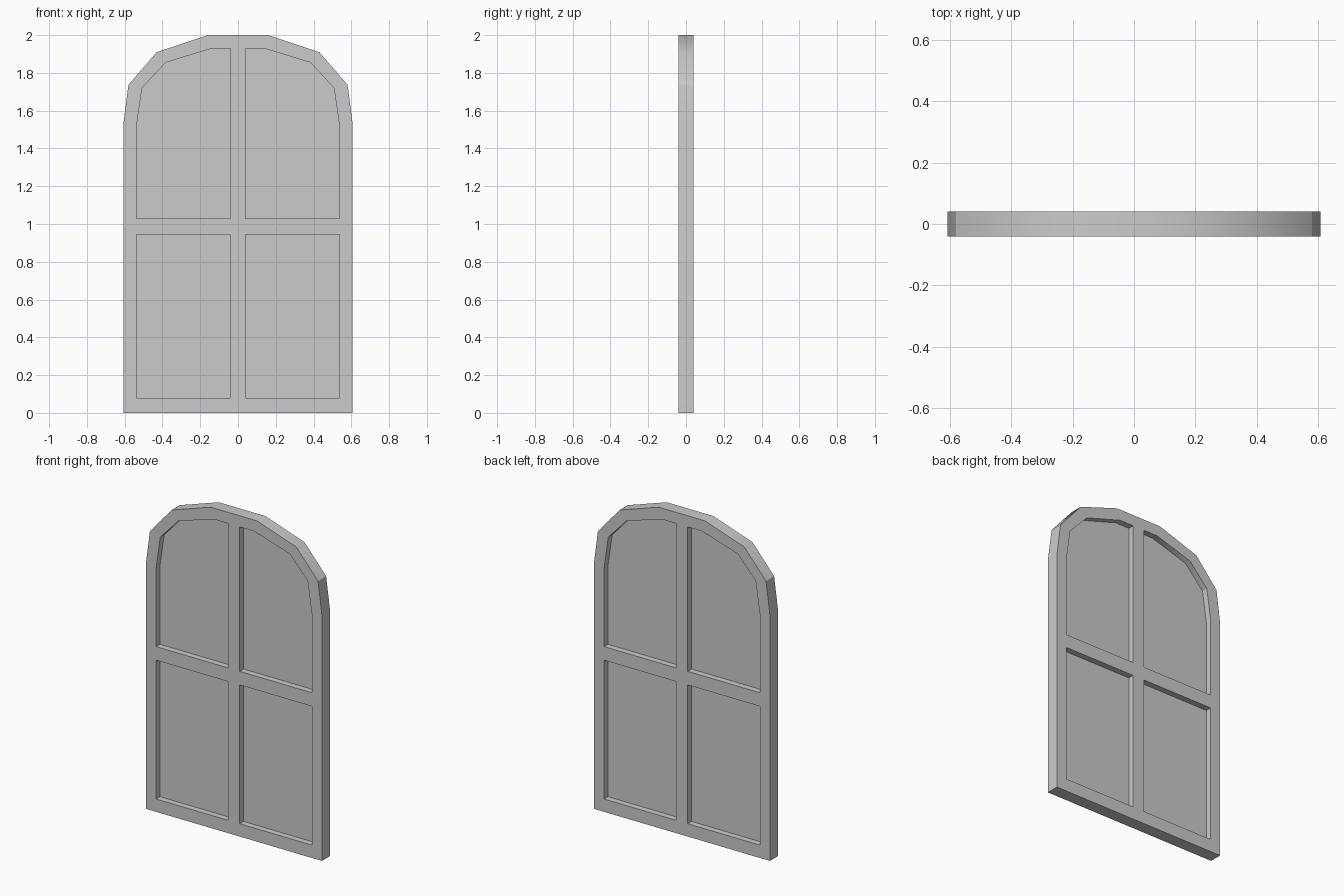
import bpy, bmesh, math

if "Cube" in bpy.data.objects:
    bpy.data.objects.remove(bpy.data.objects["Cube"])

HALF = 0.04  # half the frame thickness


def slab(name, outlines, half):
    """Extrude flat x-z outlines along y; inner outlines become holes."""
    cu = bpy.data.curves.new(name, 'CURVE')
    cu.dimensions = '2D'
    cu.fill_mode = 'BOTH'
    cu.extrude = half
    for pts in outlines:
        sp = cu.splines.new('POLY')
        sp.points.add(len(pts) - 1)
        for p, (x, z) in zip(sp.points, pts):
            p.co = (x, z, 0, 1)
        sp.use_cyclic_u = True
    ob = bpy.data.objects.new(name, cu)
    bpy.context.collection.objects.link(ob)
    ob.rotation_euler.x = math.pi / 2
    bpy.ops.object.select_all(action='DESELECT')
    ob.select_set(True)
    bpy.context.view_layer.objects.active = ob
    bpy.ops.object.convert(target='MESH')
    ob = bpy.context.object
    ob.name = name
    bm = bmesh.new()
    bm.from_mesh(ob.data)
    bmesh.ops.remove_doubles(bm, verts=bm.verts, dist=1e-4)
    bmesh.ops.recalc_face_normals(bm, faces=bm.faces)
    bm.to_mesh(ob.data)
    bm.free()
    bpy.ops.object.shade_smooth_by_angle(angle=math.radians(32))
    return ob


def mirror(pts):
    return [(-x, z) for x, z in reversed(pts)]


# Right halves of the outer arch and of the pane openings
outer = [(0.607, 0), (0.607, 1.53), (0.58, 1.737), (0.43, 1.91), (0.16, 2.0)]
upper = [(0.04, 1.03), (0.537, 1.03), (0.537, 1.52), (0.508, 1.72),
         (0.383, 1.855), (0.137, 1.93), (0.04, 1.93)]
lower = [(0.04, 0.08), (0.537, 0.08), (0.537, 0.945), (0.04, 0.945)]
panes = [upper, lower, mirror(upper), mirror(lower)]

# Arched frame with cross bars
slab("window_frame", [outer + mirror(outer)] + panes, HALF)

# Thin glass panes at mid depth
for i, pane in enumerate(panes):
    slab(f"window_pane_{i + 1}", [pane], 0.002)
